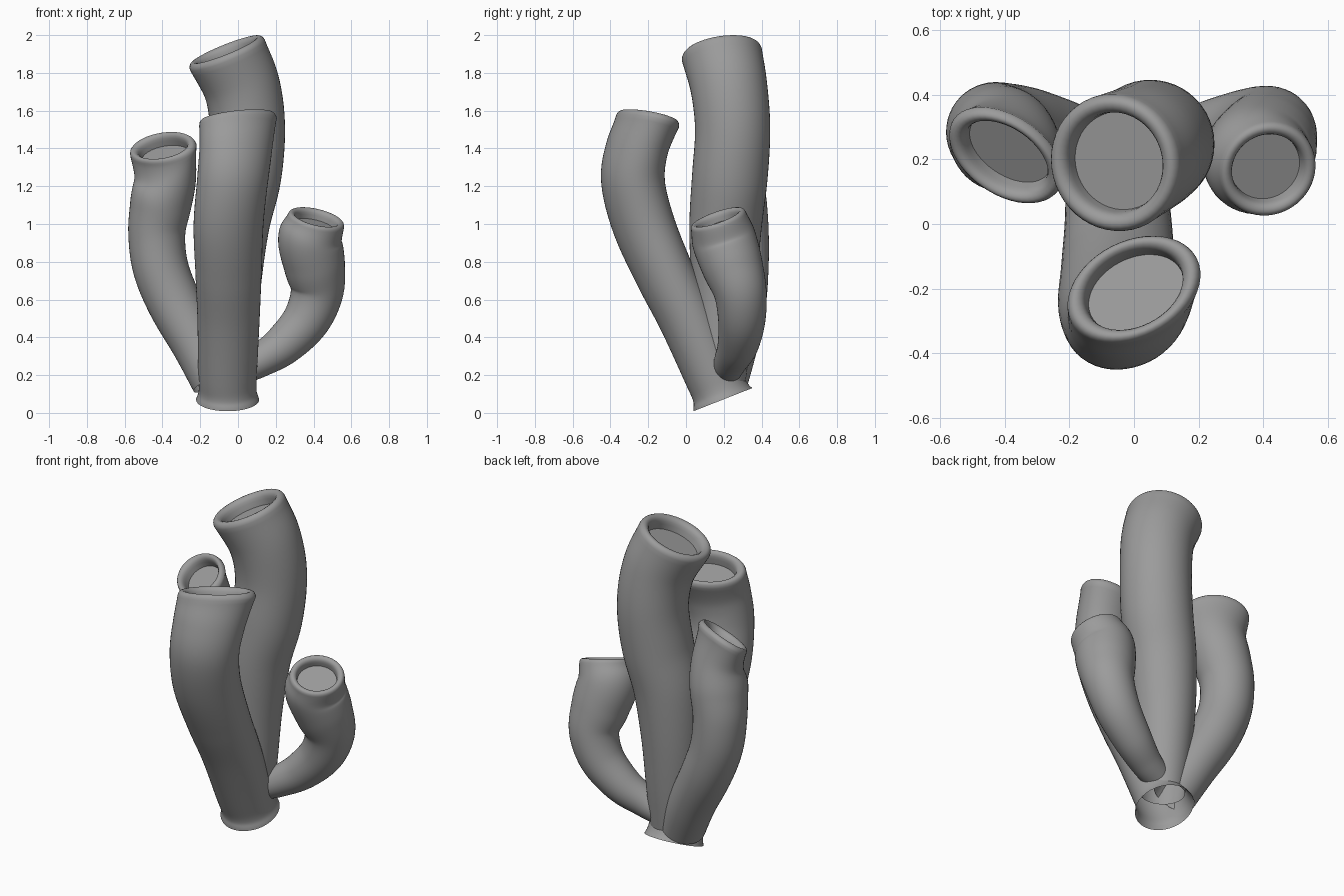
import bpy, bmesh, math
from mathutils import Vector

cube = bpy.data.objects.get("Cube")
if cube:
    bpy.data.objects.remove(cube, do_unlink=True)

grey = bpy.data.materials.new("sponge_grey")
grey.use_nodes = True
grey.diffuse_color = (0.33, 0.33, 0.33, 1)
grey.node_tree.nodes["Principled BSDF"].inputs["Base Color"].default_value = (0.33, 0.33, 0.33, 1)

SIDES = 48
STEPS = 7
# Rounded lip and straight recess: (radius factor, height along the mouth normal in radii)
LIP = [(0.99, 0.05), (0.965, 0.1), (0.925, 0.135), (0.875, 0.145), (0.82, 0.13),
       (0.77, 0.09), (0.74, 0.03), (0.725, -0.05), (0.715, -0.2)]


def spline(points):
    """Smooth curve through (x, y, z, radius) control points."""
    p = [Vector(q) for q in points]
    p = [2 * p[0] - p[1]] + p + [2 * p[-1] - p[-2]]
    out = []
    for a, b, c, d in zip(p, p[1:], p[2:], p[3:]):
        for i in range(STEPS):
            t = i / STEPS
            out.append(0.5 * (2 * b + (c - a) * t + (2 * a - 5 * b + 4 * c - d) * t ** 2
                              + (3 * b - a - 3 * c + d) * t ** 3))
    return out + [p[-2]]


def tube(name, points, mouth, body_flat=1.0, mouth_flat=1.0, turn=0):
    """Tube along the points; its oval sections have their long axis turned from x."""
    bm = bmesh.new()
    mouth = Vector(mouth).normalized()
    turn = math.radians(turn)

    def ring(center, normal, radius, flat):
        long_axis = Vector((math.cos(turn), math.sin(turn), 0))
        v = normal.cross(long_axis).normalized()
        u = v.cross(normal)
        return [bm.verts.new(center + radius * (math.cos(a) * u + math.sin(a) * flat * v))
                for a in (2 * math.pi * k / SIDES for k in range(SIDES))]

    # Body: cross-sections turn from the path direction to the mouth direction
    path = spline(points)
    last = len(path) - 1
    rings = []
    for i, q in enumerate(path):
        tangent = (path[min(i + 1, last)].xyz - path[max(i - 1, 0)].xyz).normalized()
        w = max(0, 1 - (last - i) / (2 * STEPS))
        w = w * w * (3 - 2 * w)
        flat = 1 - (1 - body_flat) * min(1, 2 * i / last)
        flat += (mouth_flat - flat) * w
        rings.append(ring(q.xyz, tangent.lerp(mouth, w).normalized(), q.w, flat))

    # Lip and recessed floor
    end = path[-1]
    for scale, height in LIP:
        rings.append(ring(end.xyz + mouth * height * end.w, mouth, end.w * scale, mouth_flat))
    for a, b in zip(rings, rings[1:]):
        for k in range(SIDES):
            n = (k + 1) % SIDES
            bm.faces.new((a[k], a[n], b[n], b[k]))
    bm.faces.new(rings[-1])

    mesh = bpy.data.meshes.new(name)
    bm.to_mesh(mesh)
    bm.free()
    mesh.materials.append(grey)
    obj = bpy.data.objects.new(name, mesh)
    bpy.context.collection.objects.link(obj)
    bpy.ops.object.select_all(action="DESELECT")
    obj.select_set(True)
    bpy.context.view_layer.objects.active = obj
    bpy.ops.object.shade_smooth_by_angle(angle=math.radians(40))


# Front tube with the flared open foot
tube("front_tube", [
    (-0.055, 0.195, 0.07, 0.167), (-0.055, 0.175, 0.12, 0.154), (-0.055, 0.13, 0.22, 0.158),
    (-0.05, 0.005, 0.5, 0.168), (-0.05, -0.12, 0.75, 0.18), (-0.05, -0.226, 1.0, 0.19),
    (-0.03, -0.28, 1.22, 0.193), (-0.012, -0.262, 1.39, 0.2), (0, -0.205, 1.54, 0.218)],
    (-0.15, 0.21, 0.95), 0.84, 0.72, 26)

# Tall rear tube
tube("tall_tube", [
    (-0.045, 0.19, 0.16, 0.125), (-0.05, 0.195, 0.4, 0.15), (-0.05, 0.2, 0.7, 0.174),
    (-0.025, 0.21, 1.0, 0.192), (0.028, 0.232, 1.25, 0.2), (0.05, 0.247, 1.5, 0.199),
    (0.022, 0.228, 1.72, 0.203), (-0.056, 0.19, 1.895, 0.214)],
    (-0.37, -0.14, 0.92))

# Tube on the right side
tube("right_tube", [
    (-0.12, 0.2, 0.17, 0.128), (-0.215, 0.245, 0.36, 0.134), (-0.335, 0.28, 0.58, 0.143),
    (-0.41, 0.29, 0.77, 0.147), (-0.43, 0.287, 0.95, 0.151), (-0.41, 0.267, 1.1, 0.162),
    (-0.385, 0.238, 1.25, 0.172), (-0.395, 0.215, 1.39, 0.196)],
    (-0.31, -0.5, 0.85), 1.0, 0.73, -36)

# Short tube on the left side
tube("left_tube", [
    (0.03, 0.22, 0.235, 0.08), (0.12, 0.24, 0.28, 0.09), (0.24, 0.275, 0.36, 0.108),
    (0.36, 0.295, 0.49, 0.125), (0.418, 0.287, 0.64, 0.14), (0.405, 0.245, 0.78, 0.162),
    (0.382, 0.2, 0.92, 0.17), (0.412, 0.172, 1.015, 0.153)],
    (0.22, -0.32, 0.92))
